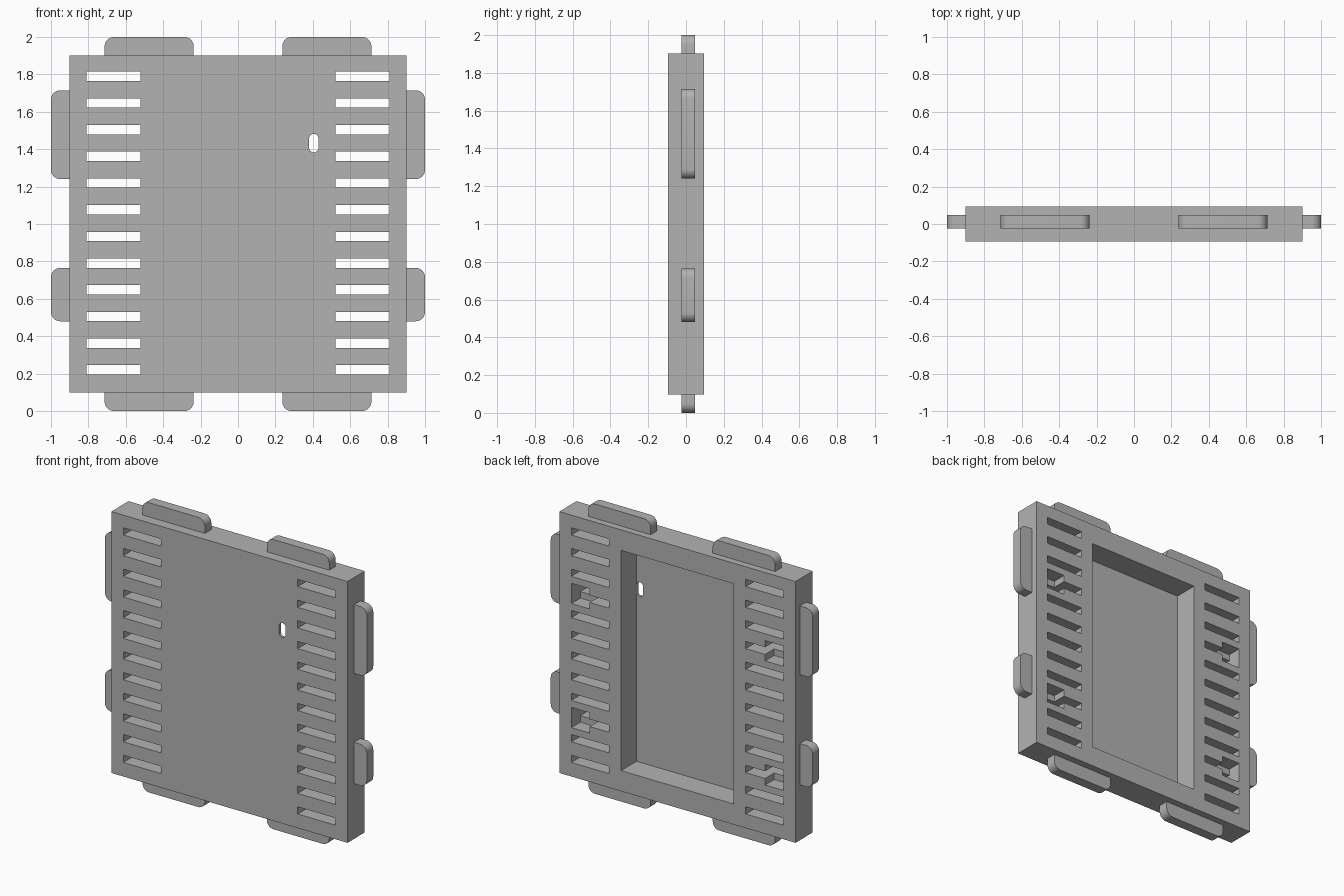
import bpy, bmesh, math
from mathutils import Vector

if "Cube" in bpy.data.objects:
    bpy.data.objects.remove(bpy.data.objects["Cube"], do_unlink=True)

HALF = 0.094                 # half the panel thickness
SLOT_Z = [0.22 + i * 0.1427 for i in range(12)]

grey = bpy.data.materials.new("plain grey")
grey.use_nodes = True
colour = (0.45, 0.45, 0.45, 1)
grey.diffuse_color = colour
grey.node_tree.nodes["Principled BSDF"].inputs["Base Color"].default_value = colour


def rect(x0, x1, z0, z1):
    return [(x0, z0), (x1, z0), (x1, z1), (x0, z1)]


def rounded(x0, x1, z0, z1, r, steps=8):
    """Outline of a rectangle with all four corners rounded."""
    corners = [(x1 - r, z1 - r), (x0 + r, z1 - r), (x0 + r, z0 + r), (x1 - r, z0 + r)]
    return [(cx + r * math.cos(a), cz + r * math.sin(a))
            for k, (cx, cz) in enumerate(corners)
            for a in [(k + s / steps) * math.pi / 2 for s in range(steps + 1)]]


def prism(name, outlines, smooth=False):
    """Extrude outlines (points, y0, y1) along y into one object."""
    bm = bmesh.new()
    for pts, y0, y1 in outlines:
        face = bm.faces.new([bm.verts.new((x, y0, z)) for x, z in pts])
        out = bmesh.ops.extrude_face_region(bm, geom=[face])
        verts = [v for v in out["geom"] if isinstance(v, bmesh.types.BMVert)]
        bmesh.ops.translate(bm, verts=verts, vec=Vector((0, y1 - y0, 0)))
    bmesh.ops.remove_doubles(bm, verts=bm.verts, dist=0.00001)
    bmesh.ops.recalc_face_normals(bm, faces=bm.faces)
    mesh = bpy.data.meshes.new(name)
    bm.to_mesh(mesh)
    bm.free()
    mesh.materials.append(grey)
    obj = bpy.data.objects.new(name, mesh)
    bpy.context.collection.objects.link(obj)
    if smooth:
        bpy.ops.object.select_all(action="DESELECT")
        obj.select_set(True)
        bpy.context.view_layer.objects.active = obj
        bpy.ops.object.shade_smooth_by_angle(angle=math.radians(30))
    return obj


def cut(target, cutter):
    """Subtract the cutter, bake the result and discard the cutter."""
    mod = target.modifiers.new("cut", "BOOLEAN")
    mod.operation, mod.solver, mod.object = "DIFFERENCE", "EXACT", cutter
    cutter.hide_render = True
    bpy.context.view_layer.update()
    graph = bpy.context.evaluated_depsgraph_get()
    baked = bpy.data.meshes.new_from_object(target.evaluated_get(graph))
    target.modifiers.clear()
    target.data = baked
    bpy.data.objects.remove(cutter, do_unlink=True)


# Main panel
panel = prism("panel", [(rect(-0.902, 0.902, 0.098, 1.902), -HALF, HALF)])

# Vent slots through the panel and the large rear recess
openings = [(rect(-0.43, 0.43, 0.24, 1.76), -HALF + 0.019, 0.2)]
for z in SLOT_Z:
    for x0, x1 in ((-0.81, -0.522), (0.522, 0.81)):
        openings.append((rect(x0, x1, z - 0.025, z + 0.025), -0.2, 0.2))
cut(panel, prism("slot_cutter", openings))

# Square rear pockets on two slots per side, and the small oval hole
pockets = [(rounded(0.38, 0.43, 1.383, 1.482, 0.0249), -0.2, 0)]
for z in (SLOT_Z[2], SLOT_Z[8]):
    for x0, x1 in ((-0.81, -0.67), (0.67, 0.81)):
        pockets.append((rect(x0, x1, z - 0.07, z + 0.07), -0.005, 0.2))
cut(panel, prism("pocket_cutter", pockets))


# Tabs around the edge, with rounded outer corners
def tab(name, x0, x1, z0, z1):
    # Clamp the inner corners so the part inside the panel stays short
    pts = [(max(-1, min(1, x)), z) for x, z in rounded(x0, x1, z0, z1, 0.05)]
    prism(name, [(pts, -0.023, 0.047)], smooth=True)


for side, s in (("left", 1), ("right", -1)):
    xa, xb = sorted((s * 0.237, s * 0.713))
    tab("top_tab_" + side, xa, xb, 1.84, 2.0)
    tab("bottom_tab_" + side, xa, xb, 0.0, 0.16)


# Side tabs stop just inside the panel, clear of the slots
def side_tab(name, s, z0, z1):
    pts = [(s * max(0.87, x), z) for x, z in rounded(0.75, 1.0, z0, z1, 0.05)]
    pts = [p for i, p in enumerate(pts) if p != pts[i - 1]]
    keep = [p for p in pts if abs(p[0]) > 0.871]
    ends = [(s * 0.87, z1), (s * 0.87, z0)]
    arc_top = [p for p in keep if p[1] > (z0 + z1) / 2]
    arc_low = [p for p in keep if p[1] <= (z0 + z1) / 2]
    prism(name, [(arc_top + ends + arc_low, -0.023, 0.047)], smooth=True)


for side, s in (("left", 1), ("right", -1)):
    side_tab("upper_side_tab_" + side, s, 1.24, 1.715)
    side_tab("lower_side_tab_" + side, s, 0.48, 0.765)
